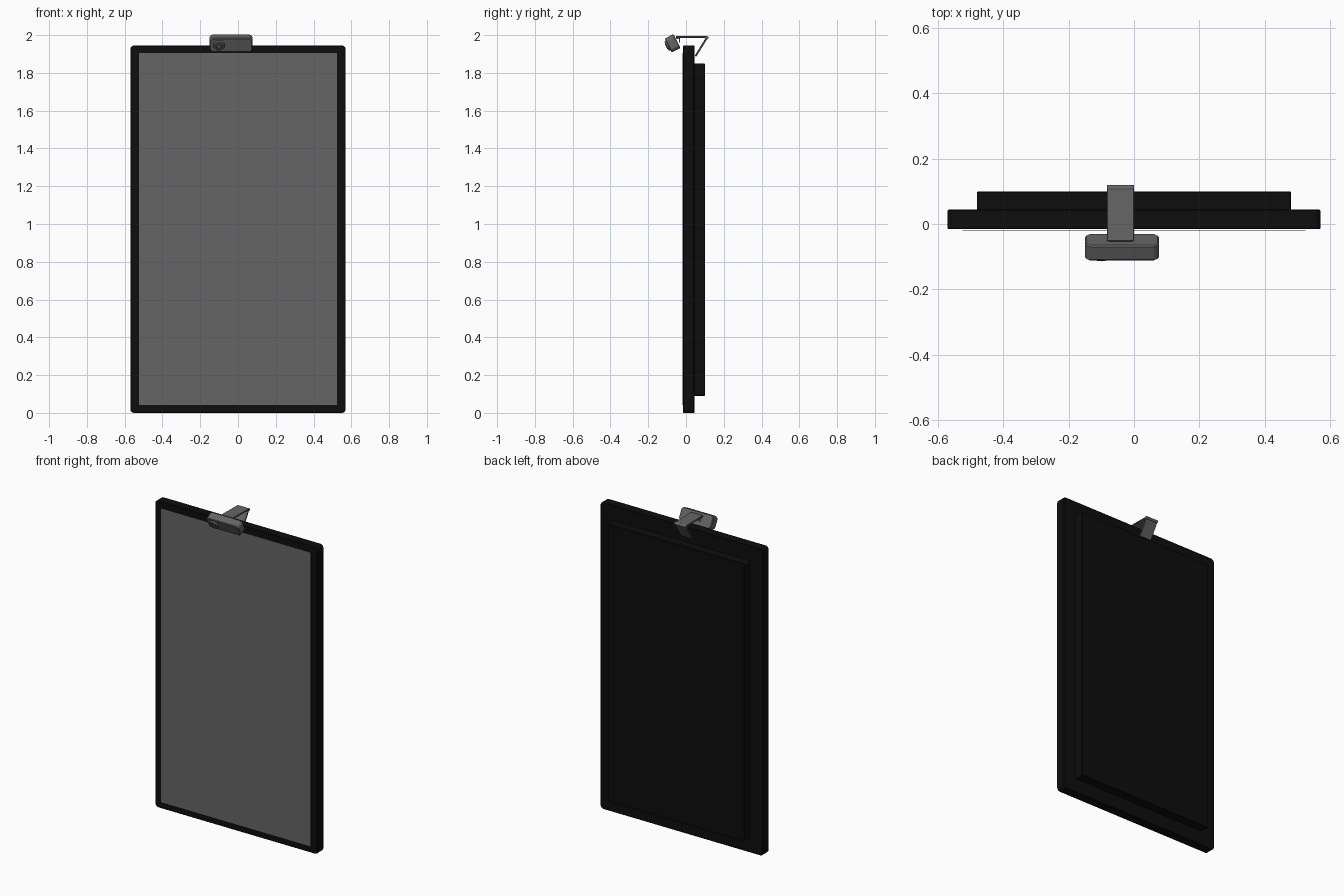
import bpy, bmesh, math
from mathutils import Vector, Matrix

if "Cube" in bpy.data.objects:
    bpy.data.objects.remove(bpy.data.objects["Cube"])


def mat(name, c):
    m = bpy.data.materials.new(name)
    m.diffuse_color = (c, c, c, 1)
    m.use_nodes = True
    m.node_tree.nodes["Principled BSDF"].inputs["Base Color"].default_value = m.diffuse_color
    return m


BLACK = mat("matte black", 0.004)
SCREEN = mat("screen grey", 0.13)
GREY = mat("webcam grey", 0.13)
DARK = mat("lens dark grey", 0.09)


def finish(name, bm, m, bevel=0, segs=2):
    bmesh.ops.recalc_face_normals(bm, faces=bm.faces)
    me = bpy.data.meshes.new(name)
    bm.to_mesh(me)
    bm.free()
    me.materials.append(m)
    ob = bpy.data.objects.new(name, me)
    bpy.context.collection.objects.link(ob)
    if bevel:
        b = ob.modifiers.new("bevel", 'BEVEL')
        b.width, b.segments, b.limit_method = bevel, segs, 'ANGLE'
    return ob


def extrude(name, pts, axis, lo, hi, m, bevel=0, segs=2):
    """Profile in the plane across axis: 'y' takes (x, z), 'x' takes (y, z)."""
    bm = bmesh.new()
    put = (lambda p, t: (p[0], t, p[1])) if axis == 'y' else (lambda p, t: (t, p[0], p[1]))
    f = bm.faces.new([bm.verts.new(put(p, lo)) for p in pts])
    r = bmesh.ops.extrude_face_region(bm, geom=[f])
    d = Vector(put((0, 0), hi - lo))
    bmesh.ops.translate(bm, vec=d, verts=[v for v in r["geom"] if isinstance(v, bmesh.types.BMVert)])
    return finish(name, bm, m, bevel, segs)


def rounded(x0, x1, z0, z1, r, n=4):
    pts = []
    for cx, cz, a0 in ((x1 - r, z1 - r, 0), (x0 + r, z1 - r, 90), (x0 + r, z0 + r, 180), (x1 - r, z0 + r, 270)):
        for i in range(n + 1):
            a = math.radians(a0 + 90 * i / n)
            pts.append((cx + r * math.cos(a), cz + r * math.sin(a)))
    return pts


def strip(a, b, t):
    """Side profile of a flat bar from a to b, thickness t."""
    a, b = Vector(a), Vector(b)
    d = (b - a).normalized()
    n = Vector((-d.y, d.x)) * t / 2
    return [a + n, b + n, b - n, a - n]


def cylinder(name, centre, axis, r, depth, m, r2=None, n=20):
    bm = bmesh.new()
    bmesh.ops.create_cone(bm, cap_ends=True, segments=n, radius1=r, radius2=r if r2 is None else r2, depth=depth)
    q = Vector((0, 0, 1)).rotation_difference(Vector(axis)).to_matrix().to_4x4()
    bmesh.ops.transform(bm, matrix=Matrix.Translation(centre) @ q, verts=bm.verts)
    return finish(name, bm, m)


# Display: frame, rear housing, floating screen plate
extrude("display_frame", rounded(-0.57, 0.57, 0, 1.945, 0.02), 'y', -0.016, 0.044, BLACK, 0.003, 1)
extrude("rear_housing", rounded(-0.48, 0.48, 0.09, 1.85, 0.01), 'y', 0.04, 0.1, BLACK, 0.003, 1)
extrude("screen", [(-0.525, 0.042), (0.525, 0.042), (0.525, 1.905), (-0.525, 1.905)], 'y', -0.021, -0.0195, SCREEN)

# Webcam head: chamfered slab built upright, then tilted down
tilt = math.radians(27)
centre = Vector((-0.037, -0.071, 1.957))
M = Matrix.Translation(centre) @ Matrix.Rotation(tilt, 4, 'X')
w, h, d, c = 0.113, 0.041, 0.026, 0.013
octagon = [(w, h - c), (w - c, h), (c - w, h), (-w, h - c), (-w, c - h), (c - w, -h), (w - c, -h), (w, c - h)]
head = extrude("webcam_head", octagon, 'y', -d, d, GREY, 0.004, 1)
head.data.transform(M)

# Lens: stepped rings on the front of the head
out = M.to_3x3() @ Vector((0, -1, 0))
for name, r1, r2, off, dep, m in (("lens_ring", 0.031, 0.026, 0.030, 0.010, GREY),
                                  ("lens_glass", 0.019, 0.014, 0.0365, 0.004, DARK)):
    cylinder(name, M @ Vector((-0.063, -off, 0)), out, r1, dep, m, r2)

# Clip: top arm, front lip, rear leg and hinges
extrude("clip_arm", strip((-0.052, 1.991), (0.108, 1.989), 0.010), 'x', -0.083, 0.0, GREY, 0.002, 1)
extrude("front_lip", strip((-0.034, 1.988), (-0.034, 1.962), 0.005), 'x', -0.075, -0.008, GREY)
extrude("rear_leg", strip((0.110, 1.985), (0.050, 1.888), 0.010), 'x', -0.083, 0.0, GREY, 0.002, 1)
for name, x, y, z, r, length in (("front_hinge", -0.041, -0.045, 1.987, 0.009, 0.07),
                                 ("rear_hinge", -0.041, 0.110, 1.986, 0.009, 0.083)):
    cylinder(name, (x, y, z), (1, 0, 0), r, length, GREY, n=14)

bpy.ops.object.select_all(action='DESELECT')
for ob in bpy.data.objects:
    if "hinge" in ob.name or "lens" in ob.name:
        ob.select_set(True)
        bpy.context.view_layer.objects.active = ob
bpy.ops.object.shade_smooth_by_angle(angle=math.radians(35))
